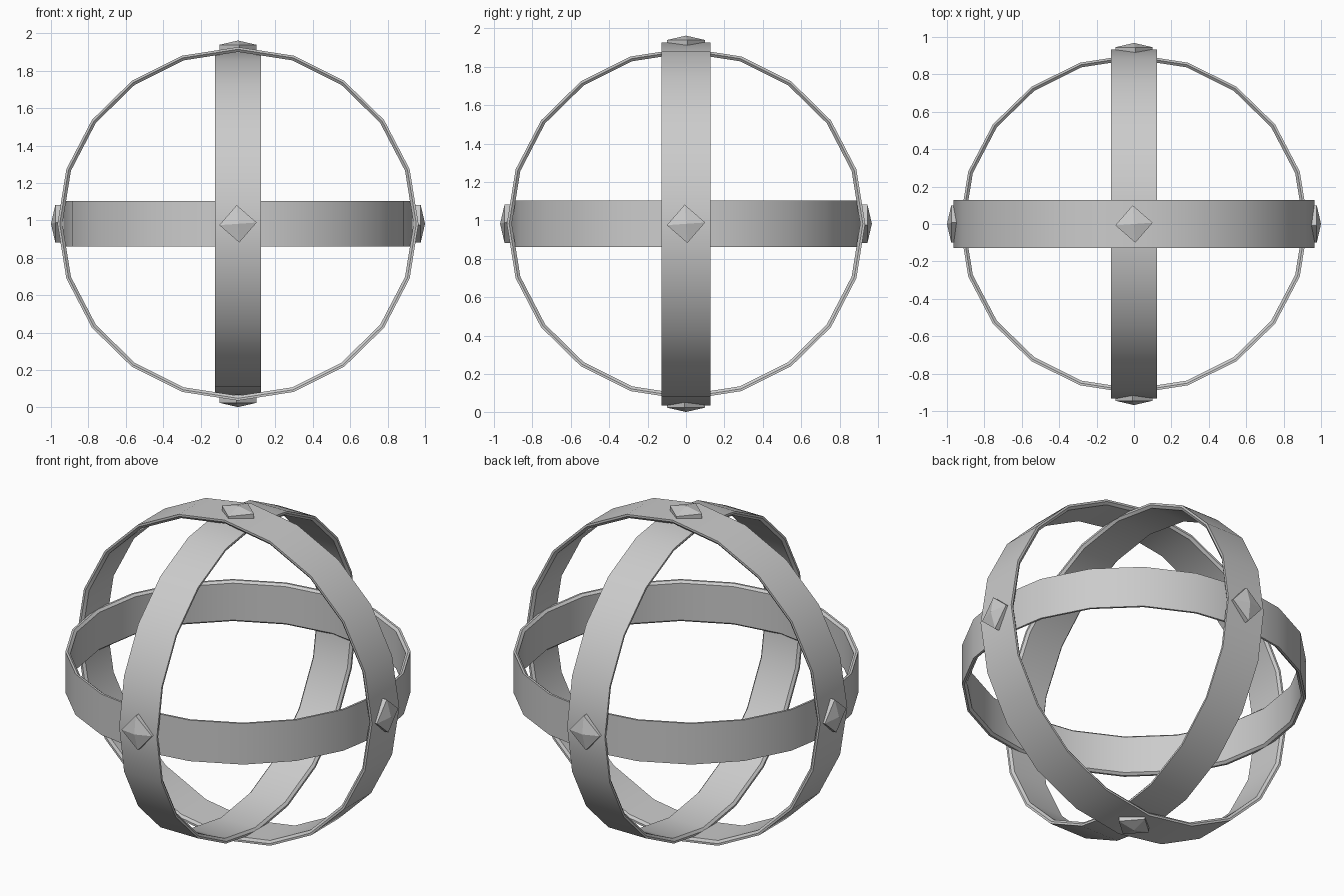
import bpy, math
from mathutils import Vector

if "Cube" in bpy.data.objects:
    bpy.data.objects.remove(bpy.data.objects["Cube"])

CENTRE = Vector((0, 0, 0.982))
X, Y, Z = Vector((1, 0, 0)), Vector((0, 1, 0)), Vector((0, 0, 1))
SIDES = 20


def make(name, verts, faces):
    mesh = bpy.data.meshes.new(name)
    mesh.from_pydata(verts, [], faces)
    ob = bpy.data.objects.new(name, mesh)
    bpy.context.collection.objects.link(ob)
    return ob


def band(name, u, v, ru, rv, half):
    """Flat hoop in the u-v plane with chamfered inner edges."""
    w = u.cross(v)
    profile = [(0, -half), (0, half), (-0.012, half),
               (-0.026, half - 0.012), (-0.026, -half + 0.012), (-0.012, -half)]
    n = len(profile)
    verts, faces = [], []
    for i in range(SIDES):
        a = math.tau * i / SIDES
        for d, h in profile:
            verts.append(CENTRE + u * (ru + d) * math.cos(a) + v * (rv + d) * math.sin(a) + w * h)
        j = (i + 1) % SIDES
        for k in range(n):
            m = (k + 1) % n
            faces.append((i * n + k, j * n + k, j * n + m, i * n + m))
    ob = make(name, verts, faces)
    bpy.context.view_layer.objects.active = ob
    ob.select_set(True)
    bpy.ops.object.shade_smooth_by_angle(angle=math.radians(30))
    ob.select_set(False)


def stud(name, out, right, r):
    """Diamond plate with a low pyramid top, facing outwards."""
    up = out.cross(right)
    verts = []
    for d in (-0.02, 0.012):
        for k in range(4):
            a = math.radians(4 + 90 * k)
            verts.append(CENTRE + out * (r + d) + (right * math.cos(a) + up * math.sin(a)) * 0.1)
    verts.append(CENTRE + out * (r + 0.035))
    faces = [(3, 2, 1, 0)]
    for k in range(4):
        m = (k + 1) % 4
        faces += [(k, m, m + 4, k + 4), (k + 4, m + 4, 8)]
    make(name, verts, faces)


# Three nested hoops
band("outer_upright_hoop", Z, X, 0.945, 0.965, 0.127)
band("middle_upright_hoop", Y, Z, 0.933, 0.916, 0.123)
band("inner_level_hoop", X, Y, 0.932, 0.907, 0.121)

# Studs at the six crossings
stud("right_stud", X, Y, 0.965)
stud("left_stud", -X, -Y, 0.965)
stud("front_stud", -Y, X, 0.933)
stud("back_stud", Y, -X, 0.933)
stud("top_stud", Z, X, 0.945)
stud("bottom_stud", -Z, X, 0.945)
